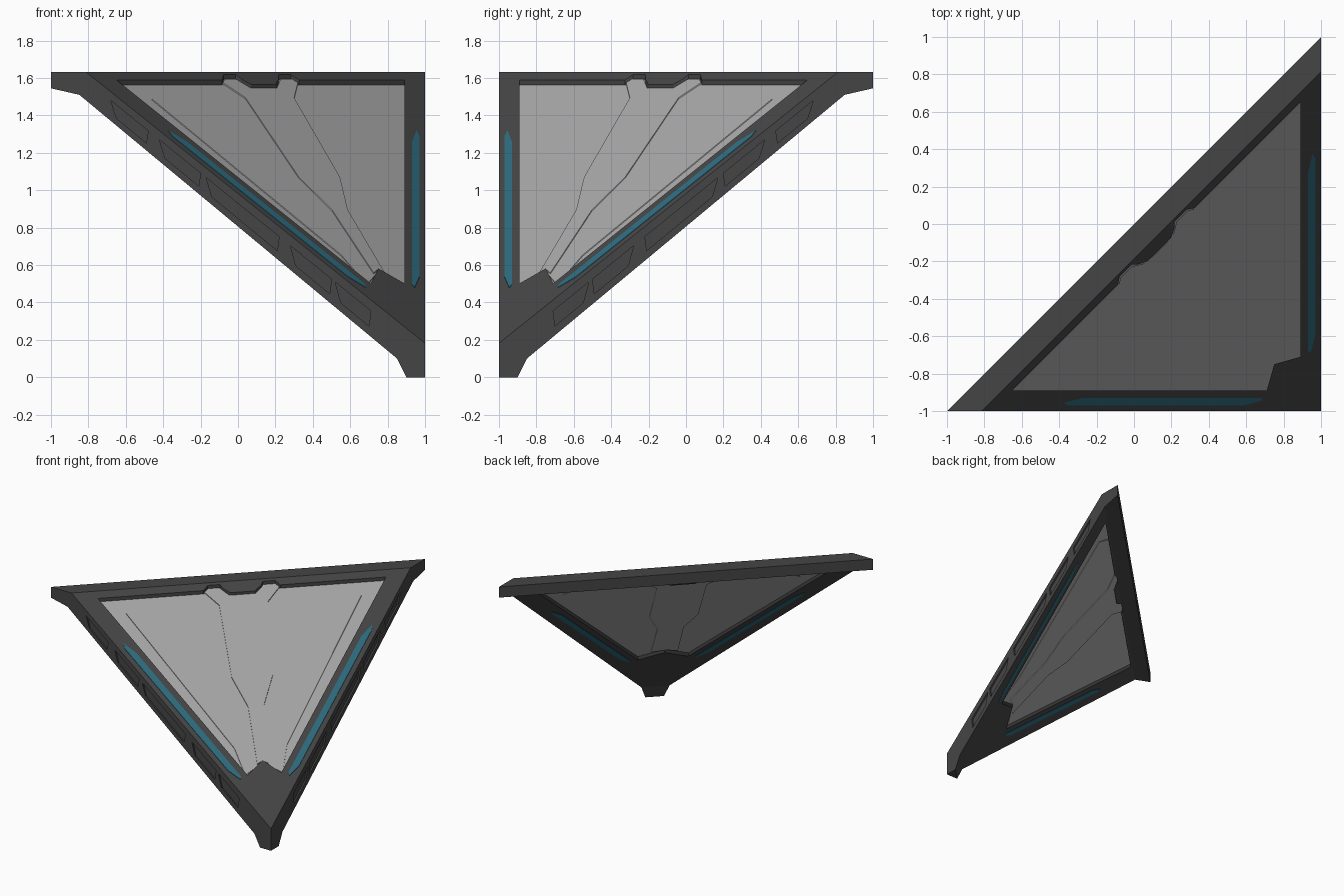
import bpy, bmesh
from mathutils import Vector

if "Cube" in bpy.data.objects:
    bpy.data.objects.remove(bpy.data.objects["Cube"])

# Coordinates: u = x - y (down the slope), t = (x + y) / 2 (along the top edge)
TOP = 1.633


def front(u):
    return 1.782 - 0.8 * u


def back(u):
    return 1.636 - 0.83 * u


def material(name, color):
    m = bpy.data.materials.new(name)
    m.diffuse_color = (*color, 1)
    m.use_nodes = True
    m.node_tree.nodes["Principled BSDF"].inputs["Base Color"].default_value = m.diffuse_color
    return m


DARK = material("dark_frame", (0.06, 0.06, 0.062))
GREY = material("grey_panel", (0.39, 0.39, 0.39))
BLUE = material("blue_strip", (0.026, 0.15, 0.21))


def finish(bm, name, mat):
    bmesh.ops.recalc_face_normals(bm, faces=bm.faces)
    me = bpy.data.meshes.new(name)
    bm.to_mesh(me)
    bm.free()
    ob = bpy.data.objects.new(name, me)
    bpy.context.collection.objects.link(ob)
    me.materials.append(mat)
    return ob


def half_spaces(name, planes, mat):
    """Convex solid: keep the side n.p <= d of every plane."""
    bm = bmesh.new()
    bmesh.ops.create_cube(bm, size=6)
    for n, d in planes:
        n = Vector(n)
        bmesh.ops.bisect_plane(bm, geom=bm.verts[:] + bm.edges[:] + bm.faces[:],
                               plane_co=n * d / n.length_squared, plane_no=n,
                               clear_outer=True, dist=1e-5)
        edges = [e for e in bm.edges if e.is_boundary]
        if edges:
            bmesh.ops.holes_fill(bm, edges=edges)
    return finish(bm, name, mat)


def loft(name, a, b, mat):
    """Closed prism between two matching outlines."""
    bm = bmesh.new()
    va = [bm.verts.new(p) for p in a]
    vb = [bm.verts.new(p) for p in b]
    bm.faces.new(va)
    bm.faces.new(vb[::-1])
    n = len(a)
    for i in range(n):
        j = (i + 1) % n
        bm.faces.new((va[i], va[j], vb[j], vb[i]))
    return finish(bm, name, mat)


def to_back(p):
    """Shift a front outline point to where it sits on the back face."""
    t, u = p
    s = (u > 0.24) * (u - 0.24) / 1.36 * 0.045
    return (t + (s if t > 0 else -s if t < 0 else 0), max(0.155, 0.17 + (u - 0.24) * 0.897))


def plate(name, outline, lo, hi, is_back, mat):
    """Plate following the front or back plane; lo/hi are heights above that face."""
    if is_back:
        outline = [to_back(p) for p in outline]

    def ring(h):
        return [(t + u / 2, t - u / 2, (back(u) - h) if is_back else (front(u) + h))
                for t, u in outline]
    return loft(name, ring(lo), ring(hi), mat)


def mirrored(half):
    """Complete an outline about t = 0."""
    return half + [(-t, u) for t, u in reversed(half) if t > 0]


def cut(ob, cutter):
    m = ob.modifiers.new("cut", 'BOOLEAN')
    m.operation, m.solver, m.object = 'DIFFERENCE', 'EXACT', cutter
    bpy.context.view_layer.objects.active = ob
    bpy.ops.object.modifier_apply(modifier=m.name)
    bpy.data.objects.remove(cutter)


# Frame slab, top lip and corner foot
sides = [((1, 0, 0), 1), ((0, -1, 0), 1), ((0, 0, 1), TOP), ((0, 0, -1), 0)]
face = [((0.8, -0.8, 1), 1.782)]
frame = half_spaces("frame", sides + face + [((-0.83, 0.83, -1), -1.636), ((-1, 1, 0), 0)], DARK)
half_spaces("top_lip", sides + [((-1, 1, 0), 0), ((1, -1, 0), 0.15),
                                ((-0.23, 0.23, -1), -1.545)], DARK)
half_spaces("corner_foot", sides + face + [((-2, 2, -1), -3.8)], DARK)

# Outlines: recess with top notch and lower corner block, raised plates, light strip
opening = mirrored([(0.0, 0.27), (0.065, 0.27), (0.10, 0.235), (0.115, 0.205), (0.18, 0.205),
                    (0.205, 0.24), (0.77, 0.24), (0.09, 1.6), (0.0, 1.5)])
middle = mirrored([(0.0, 0.28), (0.2, 0.245), (0.57, 0.245), (0.63, 0.34), (0.14, 1.38),
                   (0.1, 1.58), (0.0, 1.495)])
channel = mirrored([(0.0, 0.275), (0.07, 0.275), (0.12, 0.215), (0.18, 0.215), (0.2, 0.24),
                    (0.13, 0.34), (0.11, 0.87), (0.042, 1.09), (0.03, 1.51), (0.0, 1.49)])
strip = [(x - u / 2, u) for x, u in
         [(0.955, 0.58), (0.97, 0.62), (0.97, 1.56), (0.945, 1.63), (0.93, 1.61), (0.93, 0.66)]]

for is_back, side in ((False, "front"), (True, "back")):
    cut(frame, plate("cutter", opening, -0.045, 0.1, is_back, DARK))
    plate(side + "_panel", opening, -0.05, -0.028, is_back, GREY)
    plate(side + "_middle_plate", middle, -0.04, -0.022, is_back, GREY)
    plate(side + "_channel_plate", channel, -0.04, -0.015, is_back, GREY)
    for s in (1, -1):
        plate(side + "_light_strip", [(s * t, u) for t, u in strip], -0.004, 0.004, is_back, BLUE)

# Slim recessed vents along both outer side walls
for x0, x1 in ((-0.68, -0.48), (-0.42, -0.2), (-0.17, 0.22), (0.28, 0.5), (0.52, 0.71)):
    def on_band(x, f):
        return x, front(x + 1) * (1 - f) + back(x + 1) * f
    quad = [on_band(x0, 0.3), on_band(x1, 0.3), on_band(x1 - 0.01, 0.75), on_band(x0 + 0.03, 0.75)]
    for swap in (False, True):
        rings = [[(-y, -x, z) if swap else (x, y, z) for x, z in quad] for y in (-1.05, -0.988)]
        cut(frame, loft("cutter", rings[0], rings[1], DARK))
